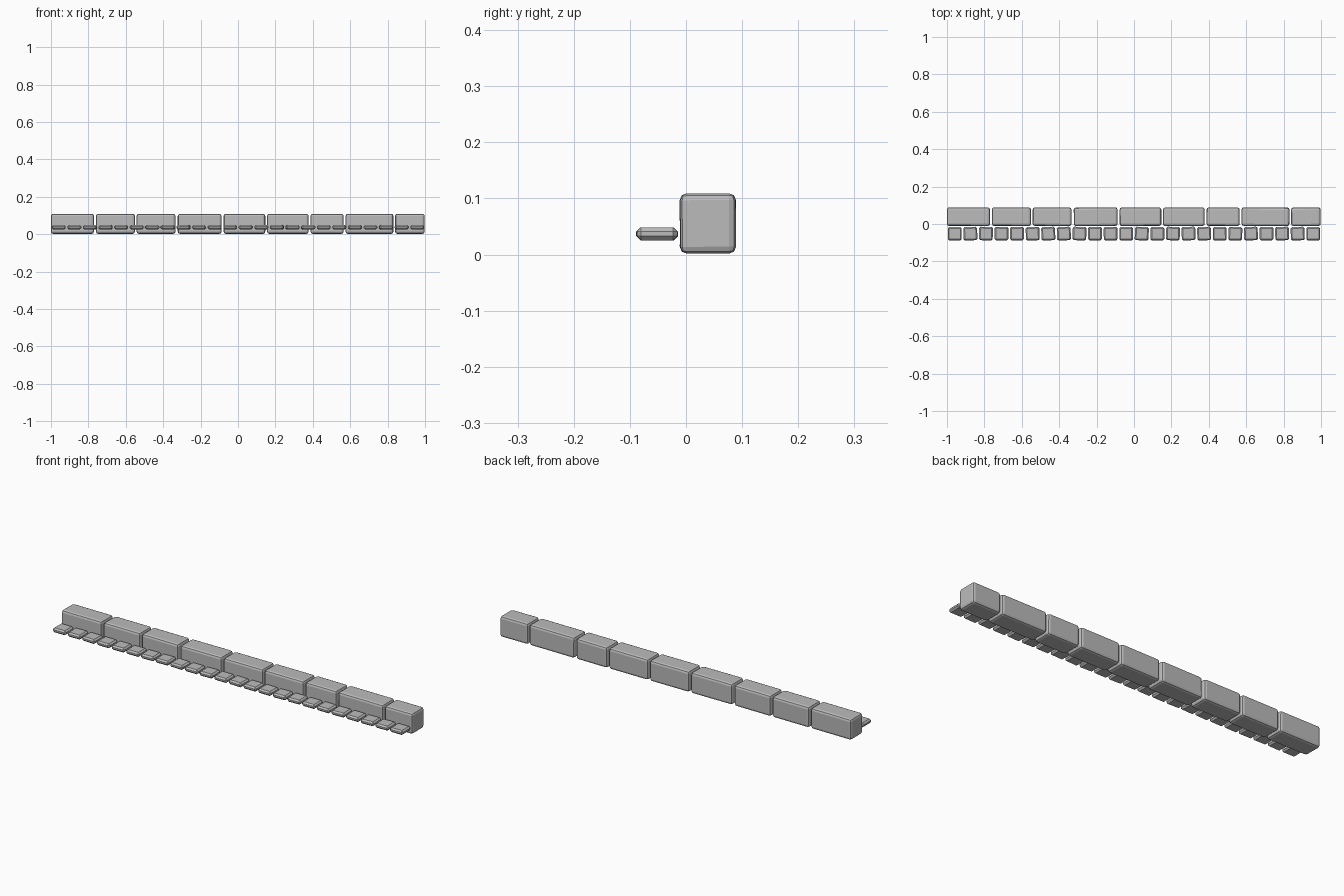
import bpy, bmesh, math, random
from mathutils import Matrix

if "Cube" in bpy.data.objects:
    bpy.data.objects.remove(bpy.data.objects["Cube"])

random.seed(4)

def material(name, v):
    m = bpy.data.materials.new(name)
    m.diffuse_color = (v, v, v, 1)
    m.use_nodes = True
    m.node_tree.nodes["Principled BSDF"].inputs["Base Color"].default_value = m.diffuse_color
    return m

stone_grey = material("stone grey", 0.5)

def block(name, centre, size, bevel, segments, yaw=0.0, roll=0.0):
    """Box with bevelled edges."""
    bm = bmesh.new()
    bmesh.ops.create_cube(bm, size=1)
    bmesh.ops.scale(bm, vec=size, verts=bm.verts)
    bmesh.ops.bevel(bm, geom=bm.edges[:], offset=bevel, segments=segments,
                    profile=0.5, affect='EDGES')
    rot = Matrix.Rotation(yaw, 4, 'Z') @ Matrix.Rotation(roll, 4, 'X')
    bmesh.ops.transform(bm, matrix=Matrix.Translation(centre) @ rot, verts=bm.verts)
    me = bpy.data.meshes.new(name)
    bm.to_mesh(me)
    bm.free()
    me.materials.append(stone_grey)
    ob = bpy.data.objects.new(name, me)
    bpy.context.collection.objects.link(ob)
    return ob

# kerb stones: start and end along x
spans = [(-1.0, -0.770), (-0.760, -0.551), (-0.542, -0.334), (-0.322, -0.088),
         (-0.077, 0.146), (0.155, 0.378), (0.388, 0.565), (0.575, 0.831),
         (0.840, 0.998)]
for i, (a, b) in enumerate(spans):
    block(f"kerb_stone_{i + 1}", ((a + b) / 2, 0.039, 0.0555),
          (b - a, 0.099, 0.107), 0.012, 2,
          yaw=math.radians(random.uniform(-0.4, 0.4)),
          roll=math.radians(random.uniform(-0.5, 0.5)))

# row of thin gutter setts in front of the kerb
count = 24
pitch = 2 / count
for i in range(count):
    x = -1 + pitch * (i + 0.5)
    turn = 0 if i in (0, count - 1) else random.uniform(-3, 3)
    block(f"gutter_sett_{i + 1}", (x, -0.0515, 0.037),
          (0.074, 0.072, 0.023), 0.0075, 1, yaw=math.radians(turn))
